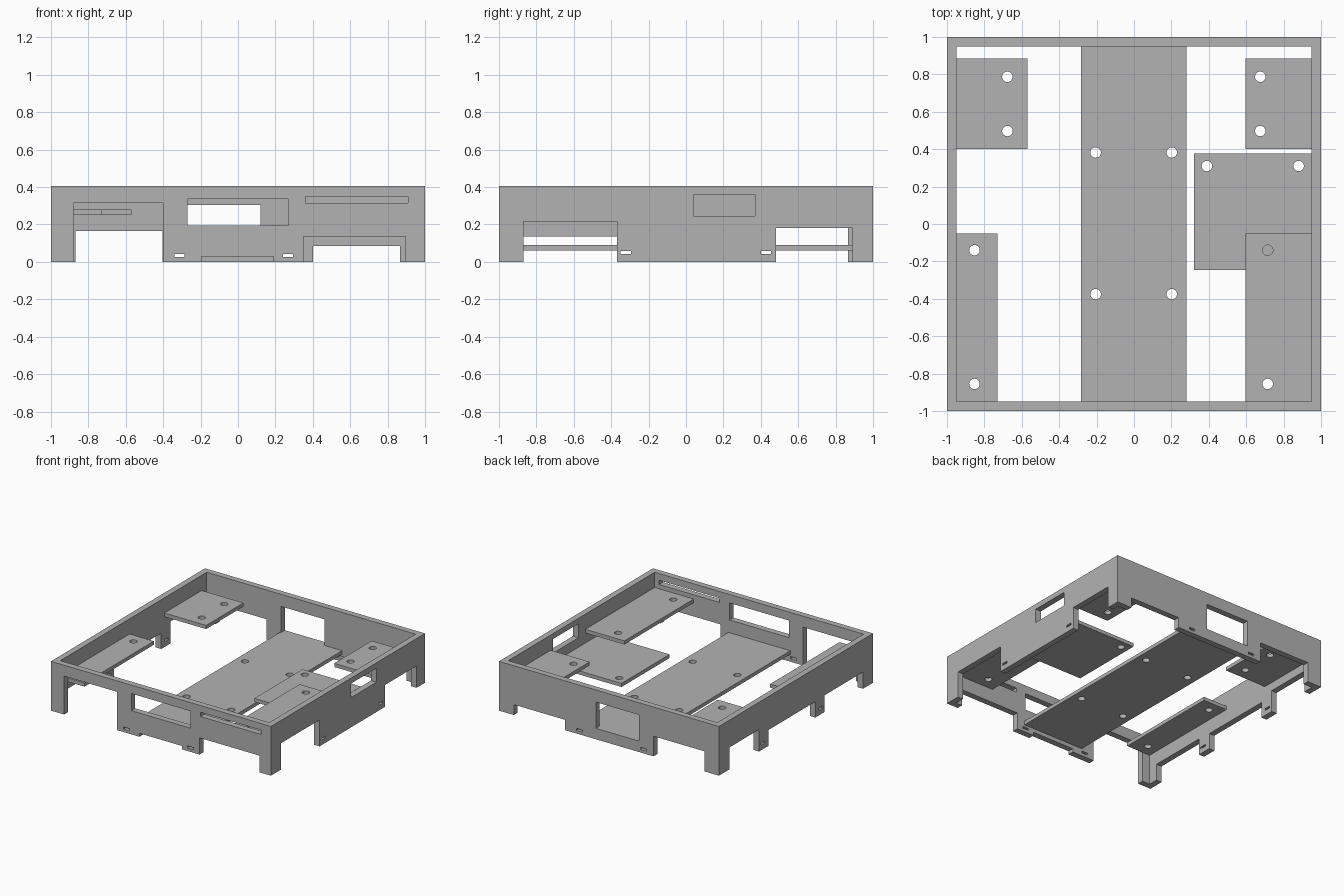
import bpy, bmesh
from mathutils import Matrix, Vector

if "Cube" in bpy.data.objects:
    bpy.data.objects.remove(bpy.data.objects["Cube"], do_unlink=True)

grey = bpy.data.materials.new("plain_grey")
grey.use_nodes = True
GREY = (0.45, 0.45, 0.45, 1)
grey.diffuse_color = GREY
grey.node_tree.nodes["Principled BSDF"].inputs["Base Color"].default_value = GREY

HEIGHT, INNER, WALL_MID = 0.405, 0.95, 0.975


def add_box(bm, x0, x1, y0, y1, z0, z1):
    size = Vector((x1 - x0, y1 - y0, z1 - z0))
    mid = Vector((x0 + x1, y0 + y1, z0 + z1)) / 2
    bmesh.ops.create_cube(bm, size=1, matrix=Matrix.Translation(mid) @ Matrix.Diagonal(size).to_4x4())


def make_object(name, bm):
    mesh = bpy.data.meshes.new(name)
    bm.to_mesh(mesh)
    bm.free()
    obj = bpy.data.objects.new(name, mesh)
    bpy.context.collection.objects.link(obj)
    mesh.materials.append(grey)
    return obj


def cut(obj, cutters):
    """Subtract each cutter, bake the result and drop the cutters."""
    for c in cutters:
        c.hide_render = True
        mod = obj.modifiers.new("cut", "BOOLEAN")
        mod.operation, mod.solver, mod.object = "DIFFERENCE", "EXACT", c
    bpy.context.view_layer.update()
    baked = bpy.data.meshes.new_from_object(obj.evaluated_get(bpy.context.evaluated_depsgraph_get()))
    obj.modifiers.clear()
    obj.data = baked
    for c in cutters:
        bpy.data.objects.remove(c, do_unlink=True)


# Openings per wall: start and end along the wall, bottom, top (bottom -0.1 = open notch)
LOW = -0.1
FRONT_SLOTS = [(-0.34, -0.285, 0.025, 0.042), (0.24, 0.295, 0.025, 0.042)]
SIDE_SLOTS = [(-0.35, -0.295, 0.042, 0.058), (0.4, 0.455, 0.042, 0.058)]
openings = {
    "front": FRONT_SLOTS + [(-0.88, -0.4, LOW, 0.315), (-0.195, 0.19, LOW, 0.028),
                            (0.35, 0.895, LOW, 0.137), (-0.27, 0.27, 0.195, 0.335),
                            (0.36, 0.91, 0.315, 0.35)],
    "back": FRONT_SLOTS + [(-0.87, -0.405, LOW, 0.165), (0.4, 0.865, LOW, 0.085),
                           (-0.275, 0.12, 0.09, 0.305)],
    "right": SIDE_SLOTS + [(-0.87, -0.37, LOW, 0.217), (0.48, 0.89, LOW, 0.18),
                           (0.04, 0.37, 0.245, 0.36)],
    "left": SIDE_SLOTS + [(-0.87, -0.37, LOW, 0.137), (-0.25, 0.36, LOW, 0.13),
                          (0.48, 0.865, LOW, 0.18)],
}

# Outer frame with cavity and wall openings
bm = bmesh.new()
add_box(bm, -1, 1, -1, 1, 0, HEIGHT)
frame = make_object("outer_frame", bm)
bm = bmesh.new()
add_box(bm, -INNER, INNER, -INNER, INNER, -1, 1)
cavity = make_object("cavity_cutter", bm)
bm = bmesh.new()
for wall, rects in openings.items():
    mid = WALL_MID if wall in ("back", "right") else -WALL_MID
    for a0, a1, z0, z1 in rects:
        across, along = (mid - 0.05, mid + 0.05), (a0, a1)
        xy = along + across if wall in ("front", "back") else across + along
        add_box(bm, *xy, z0, z1)
cut(frame, [cavity, make_object("opening_cutter", bm)])


# Mounting plates with drilled screw holes
def plate(name, x0, x1, y0, y1, z, holes):
    bm = bmesh.new()
    add_box(bm, x0, x1, y0, y1, z, z + 0.03)
    obj = make_object(name, bm)
    bm = bmesh.new()
    for x, y in holes:
        bmesh.ops.create_cone(bm, cap_ends=True, segments=32, radius1=0.028, radius2=0.028,
                              depth=0.2, matrix=Matrix.Translation((x, y, z)))
    cut(obj, [make_object("hole_cutter", bm)])


SHELF = 0.25
plate("center_plate", -0.283, 0.28, -INNER, INNER, 0.06,
      [(x, y) for x in (-0.205, 0.202) for y in (-0.375, 0.382)])
plate("back_left_plate", -INNER, -0.57, 0.4, 0.885, SHELF, [(-0.677, 0.787), (-0.677, 0.497)])
plate("back_right_plate", 0.595, INNER, 0.4, 0.885, SHELF, [(0.675, 0.787), (0.675, 0.497)])
plate("front_left_plate", -INNER, -0.73, -INNER, -0.05, SHELF, [(-0.853, -0.14), (-0.853, -0.855)])
plate("front_right_plate", 0.595, INNER, -INNER, -0.05, SHELF, [(0.715, -0.14), (0.715, -0.855)])
plate("square_plate", 0.322, INNER, -0.247, 0.377, 0.137, [(0.39, 0.31), (0.88, 0.31)])
